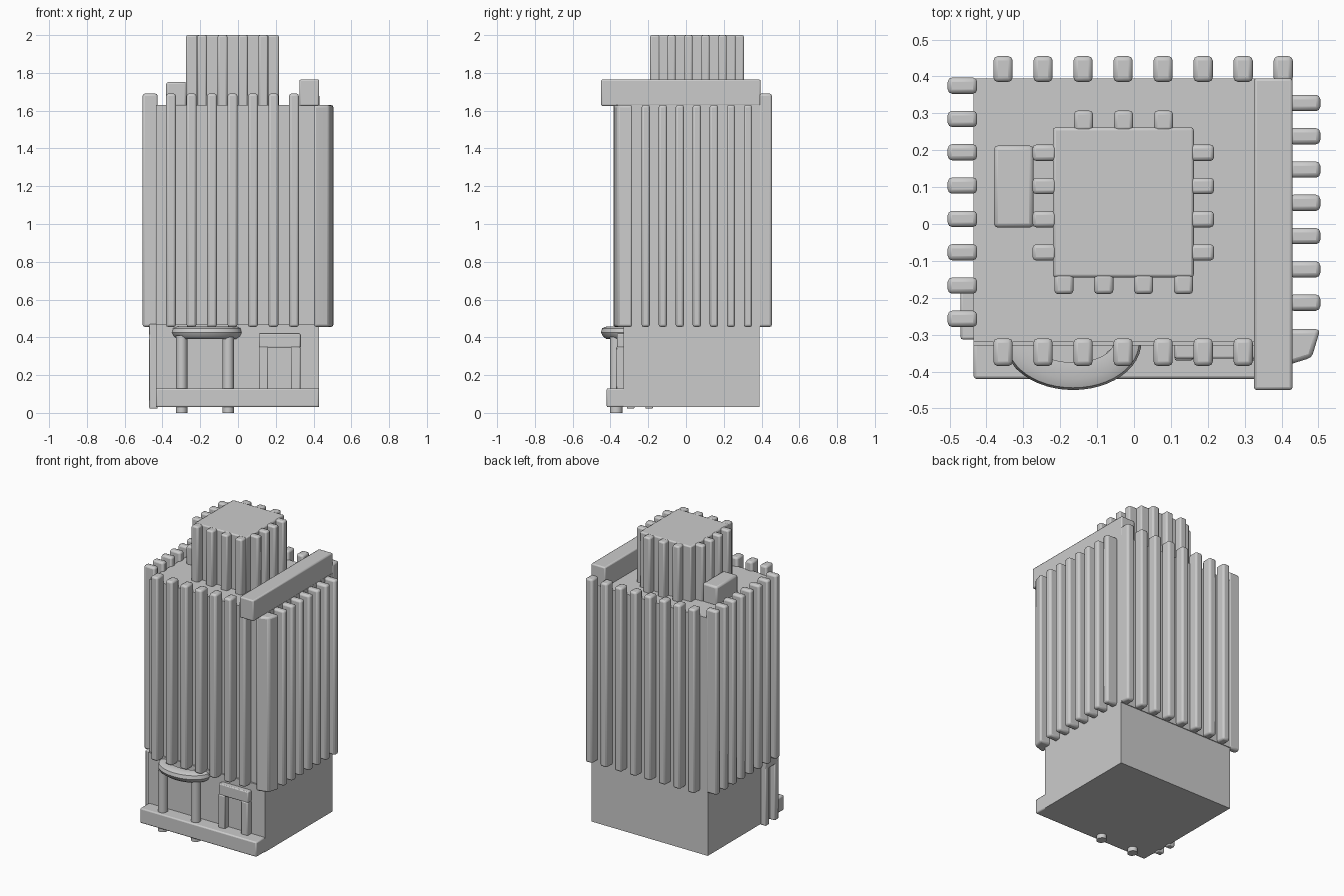
import bpy, bmesh, math

if "Cube" in bpy.data.objects:
    bpy.data.objects.remove(bpy.data.objects["Cube"])


def finish(bm, name, bevel=0.0):
    bmesh.ops.recalc_face_normals(bm, faces=bm.faces)
    me = bpy.data.meshes.new(name)
    bm.to_mesh(me)
    bm.free()
    ob = bpy.data.objects.new(name, me)
    bpy.context.collection.objects.link(ob)
    if bevel:
        m = ob.modifiers.new("soft_edges", 'BEVEL')
        m.width, m.segments = bevel, 2
        m.limit_method = 'ANGLE'
    bpy.ops.object.select_all(action='DESELECT')
    ob.select_set(True)
    bpy.context.view_layer.objects.active = ob
    bpy.ops.object.shade_smooth_by_angle(angle=math.radians(40))
    return ob


def prism(name, pts, z0, z1, bevel=0.0):
    """Vertical prism from an outline in x, y."""
    bm = bmesh.new()
    lo = [bm.verts.new((x, y, z0)) for x, y in pts]
    hi = [bm.verts.new((x, y, z1)) for x, y in pts]
    bm.faces.new(lo)
    bm.faces.new(hi)
    n = len(pts)
    for i in range(n):
        j = (i + 1) % n
        bm.faces.new((lo[i], lo[j], hi[j], hi[i]))
    return finish(bm, name, bevel)


def box(name, x0, x1, y0, y1, z0, z1, bevel=0.0):
    return prism(name, [(x0, y0), (x1, y0), (x1, y1), (x0, y1)], z0, z1, bevel)


# Ground floor, front step and main block
box("ground_floor", -0.435, 0.43, -0.33, 0.39, 0.03, 0.47)
box("front_step", -0.435, 0.43, -0.42, -0.32, 0.03, 0.13, 0.008)
box("main_block", -0.435, 0.43, -0.32, 0.395, 0.455, 1.63)

# Fins around the main block
for i in range(8):
    x = -0.355 + 0.1085 * i
    y = 0.375 - 0.0903 * i
    if i < 7:
        box("front_fin", x - 0.026, x + 0.026, -0.385, -0.31, 0.455, 1.69, 0.012)
        yr = 0.328 - 0.0902 * i
        box("right_fin", 0.42, 0.505, yr - 0.022, yr + 0.022, 0.455, 1.63, 0.012)
    box("back_fin", x - 0.026, x + 0.026, 0.385, 0.455, 0.455, 1.69, 0.012)
    box("left_fin", -0.505, -0.425, y - 0.022, y + 0.022, 0.455, 1.69, 0.012)

# Wide tapered fin at the front right corner
prism("corner_fin", [(0.40, -0.385), (0.43, -0.378), (0.482, -0.362),
                     (0.505, -0.285), (0.42, -0.285)], 0.455, 1.63, 0.012)

# Roof parts
box("roof_beam", 0.325, 0.43, -0.45, 0.395, 1.625, 1.765, 0.008)
box("roof_box", -0.38, -0.272, -0.01, 0.213, 1.62, 1.752, 0.012)
box("roof_tower", -0.22, 0.162, -0.145, 0.262, 1.62, 2.0, 0.008)
for i in range(4):
    y = 0.193 - 0.09 * i
    box("tower_left_fin", -0.275, -0.21, y - 0.022, y + 0.022, 1.62, 2.0, 0.01)
    box("tower_right_fin", 0.152, 0.217, y - 0.022, y + 0.022, 1.62, 2.0, 0.01)
    x = -0.19 + 0.108 * i
    box("tower_front_fin", x - 0.026, x + 0.026, -0.19, -0.135, 1.62, 2.0, 0.01)
    if i < 3:
        x = -0.137 + 0.1085 * i
        box("tower_back_fin", x - 0.026, x + 0.026, 0.252, 0.307, 1.62, 2.0, 0.01)

# Curved canopy: profile (inset from outer edge, z) swept along a half ellipse
bm = bmesh.new()
profile = [(0.0, 0.425), (0.006, 0.448), (0.03, 0.458), (0.075, 0.455),
           (0.075, 0.39), (0.03, 0.39), (0.01, 0.405)]
rings = []
for i in range(25):
    a = math.pi + math.pi * i / 24
    rings.append([bm.verts.new((-0.165 + (0.185 - d) * math.cos(a),
                                -0.32 + (0.13 - d) * math.sin(a), z))
                  for d, z in profile])
n = len(profile)
for r, s in zip(rings, rings[1:]):
    for k in range(n):
        j = (k + 1) % n
        bm.faces.new((r[k], r[j], s[j], s[k]))
bm.faces.new(rings[0])
bm.faces.new(rings[-1])
finish(bm, "entrance_canopy")

# Canopy columns
for cx in (-0.298, -0.052):
    pts = [(cx + 0.03 * math.cos(math.tau * k / 16),
            -0.37 + 0.033 * math.sin(math.tau * k / 16)) for k in range(16)]
    prism("canopy_column", pts, 0.0, 0.41)

# Front doorway frame
for x0 in (0.11, 0.28):
    box("front_door_post", x0, x0 + 0.05, -0.37, -0.32, 0.12, 0.35, 0.006)
box("front_door_lintel", 0.11, 0.33, -0.365, -0.32, 0.345, 0.42, 0.006)

# Left side doorway frame
for y0 in (-0.313, -0.215):
    box("side_door_post", -0.47, -0.425, y0, y0 + 0.04, 0.022, 0.42, 0.006)
box("side_door_lintel", -0.47, -0.425, -0.313, -0.175, 0.40, 0.47, 0.006)
